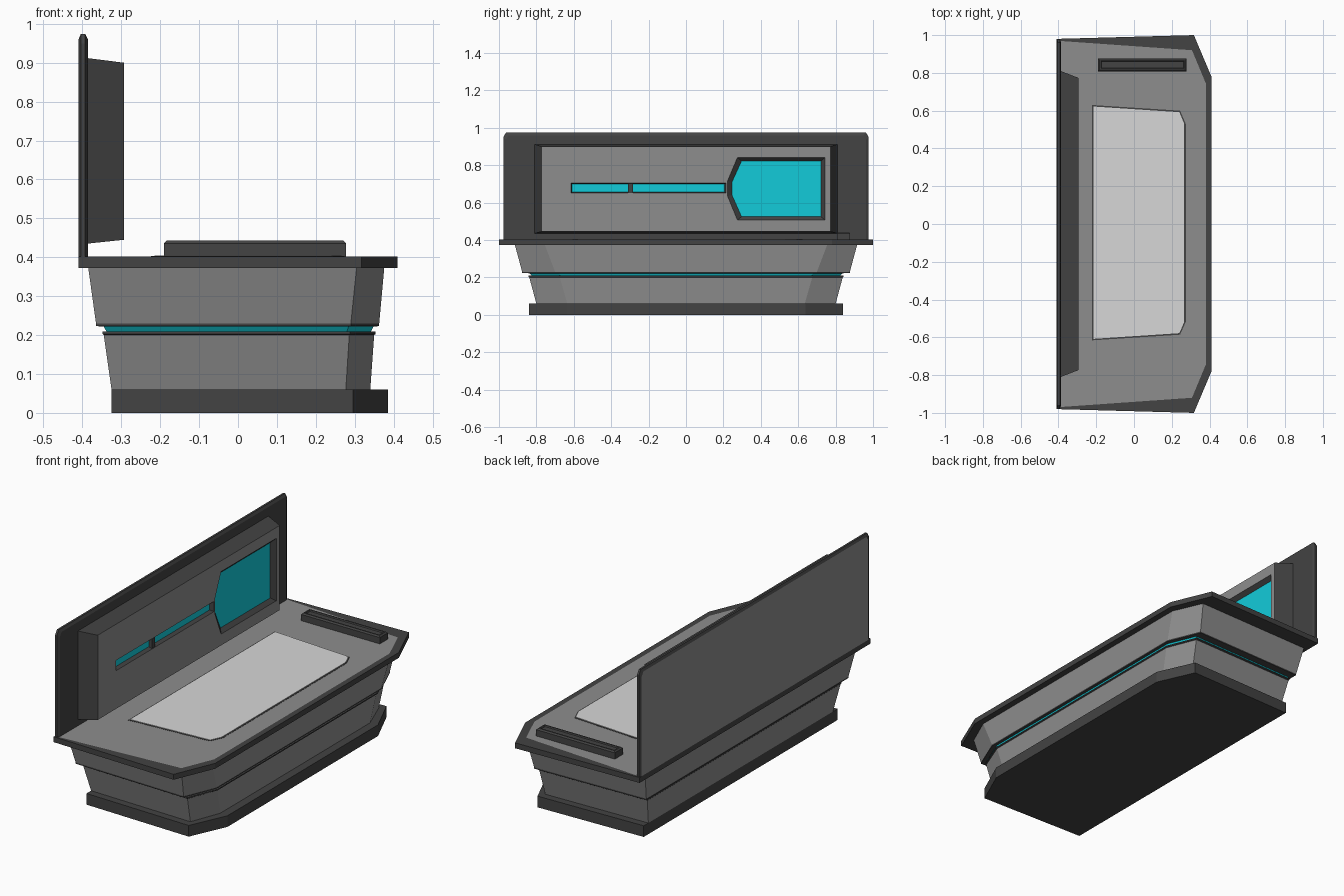
import bpy
import bmesh
from mathutils import Vector

if "Cube" in bpy.data.objects:
    bpy.data.objects.remove(bpy.data.objects["Cube"], do_unlink=True)


def make_material(name, red, green, blue):
    mat = bpy.data.materials.new(name)
    mat.use_nodes = True
    colour = (red, green, blue, 1)
    mat.diffuse_color = colour
    mat.node_tree.nodes["Principled BSDF"].inputs["Base Color"].default_value = colour
    return mat


DARK, GREY, TEAL, WHITE = range(4)
MATERIALS = [
    make_material("dark grey trim", .056, .056, .056),
    make_material("mid grey shell", .27, .27, .27),
    make_material("teal glow", .006, .6, .7),
    make_material("pale mattress", .68, .68, .68),
]


def add_ring(bm, points):
    return [bm.verts.new(p) for p in points]


def bridge(bm, lower, upper, material):
    count = len(lower)
    for i in range(count):
        j = (i + 1) % count
        face = bm.faces.new((lower[i], lower[j], upper[j], upper[i]))
        face.material_index = material


def cap(bm, ring, material):
    bm.faces.new(ring).material_index = material


def finish(bm, name):
    bmesh.ops.recalc_face_normals(bm, faces=bm.faces[:])
    mesh = bpy.data.meshes.new(name)
    bm.to_mesh(mesh)
    bm.free()
    for mat in MATERIALS:
        mesh.materials.append(mat)
    obj = bpy.data.objects.new(name, mesh)
    bpy.context.collection.objects.link(obj)
    return obj


def loft(name, outlines, sides, start, end):
    """Skin a closed solid over outlines, one material per side band."""
    bm = bmesh.new()
    rings = [add_ring(bm, outline) for outline in outlines]
    for lower, upper, material in zip(rings, rings[1:], sides):
        bridge(bm, lower, upper, material)
    cap(bm, rings[0], start)
    cap(bm, rings[-1], end)
    return finish(bm, name)


def bed(z, back, front, corner, length, side, taper=.98):
    """Six-sided plan outline with two clipped front corners."""
    half = [(back, length * taper), (corner, length), (front, side)]
    mirrored = [(x, -y) for x, y in reversed(half)]
    return [Vector((x, y, z)) for x, y in half + mirrored]


def upright(x, outline):
    return [Vector((x, y, z)) for y, z in outline]


def rectangle(left, right, low, high):
    return [(left, low), (right, low), (right, high), (left, high)]


# Plinth
loft("plinth",
     [bed(0, -.325, .385, .295, .84, .64), bed(.06, -.325, .385, .295, .84, .64)],
     [DARK], DARK, DARK)

# Flared body with a glowing groove around its middle
loft("body",
     [bed(.06, -.325, .34, .277, .80, .635),
      bed(.20, -.345, .35, .286, .838, .675),
      bed(.203, -.348, .354, .288, .843, .68),
      bed(.209, -.348, .354, .288, .843, .68),
      bed(.209, -.338, .342, .28, .825, .67),
      bed(.222, -.345, .348, .284, .835, .68),
      bed(.223, -.365, .363, .29, .876, .70),
      bed(.23, -.365, .363, .29, .876, .70),
      bed(.374, -.385, .376, .305, .915, .755)],
     [GREY, DARK, DARK, DARK, TEAL, DARK, DARK, GREY], DARK, GREY)

# Rim with the bed surface inside it
loft("rim",
     [bed(.373, -.41, .41, .317, 1, .78),
      bed(.402, -.41, .41, .317, 1, .78),
      bed(.402, -.4, .38, .307, .92, .745, 1.054)],
     [DARK, DARK], DARK, GREY)


# Mattress with a thin dark border
def mattress(name, grow, top, material):
    shape = [(-.215 - grow, .622 + grow), (.24 + grow / 2, .592 + grow),
             (.266 + grow, .53), (.266 + grow, -.518),
             (.24 + grow / 2, -.578 - grow), (-.215 - grow, -.608 - grow)]
    loft(name, [[Vector((x, y, z)) for x, y in shape] for z in (.40, top)],
         [material], material, material)


mattress("mattress_border", .008, .403, DARK)
mattress("mattress", 0, .405, WHITE)


# Head bar with a shallow tray in its top
def bar_ring(z, inset):
    return [Vector((x, y, z)) for x, y in
            rectangle(-.19 + inset, .278 - inset, .808 + inset, .876 - inset)]


loft("head_bar",
     [bar_ring(.40, 0), bar_ring(.436, 0), bar_ring(.443, .007),
      bar_ring(.443, .014), bar_ring(.437, .017)],
     [DARK] * 4, DARK, DARK)


# Upright lid with bevelled edges and a grey back
def lid_ring(x, inset):
    half = [(.977 - inset, .40), (.977 - inset, .95 - inset), (.962 - inset, .974 - inset)]
    return upright(x, half + [(-y, z) for y, z in reversed(half)])


loft("lid",
     [lid_ring(-.41, .014), lid_ring(-.404, 0), lid_ring(-.393, 0), lid_ring(-.386, .014)],
     [DARK] * 3, GREY, DARK)

# Lid console: tapered block with sloped recesses and glowing floors
FACE, FLOOR = -.293, -.313
recesses = [
    (rectangle(-.616, .214, .65, .705), rectangle(-.609, .205, .657, .699)),
    ([(.222, .635), (.275, .506), (.744, .506), (.744, .842), (.275, .842), (.222, .715)],
     [(.246, .64), (.297, .525), (.721, .525), (.721, .822), (.297, .822), (.246, .71)]),
]
bm = bmesh.new()
back = add_ring(bm, upright(-.388, rectangle(-.81, .81, .435, .912)))
front = add_ring(bm, upright(FACE, rectangle(-.773, .773, .445, .90)))
bridge(bm, back, front, DARK)
cap(bm, back, DARK)
borders = [front]
for opening, floor in recesses:
    outer = add_ring(bm, upright(FACE, opening))
    inner = add_ring(bm, upright(FLOOR, floor))
    bridge(bm, outer, inner, DARK)
    cap(bm, inner, TEAL)
    borders.append(outer)
edges = [bm.edges.get((ring[i - 1], ring[i])) for ring in borders for i in range(len(ring))]
filled = bmesh.ops.triangle_fill(bm, use_beauty=True, edges=edges, normal=(1, 0, 0))
for item in filled["geom"]:
    if isinstance(item, bmesh.types.BMFace):
        item.material_index = GREY
finish(bm, "lid_console")

# Divider across the long light strip
loft("strip_divider",
     [upright(x, rectangle(-.311, -.284, .652, .703)) for x in (FLOOR - .005, FACE - .001)],
     [DARK], DARK, DARK)
